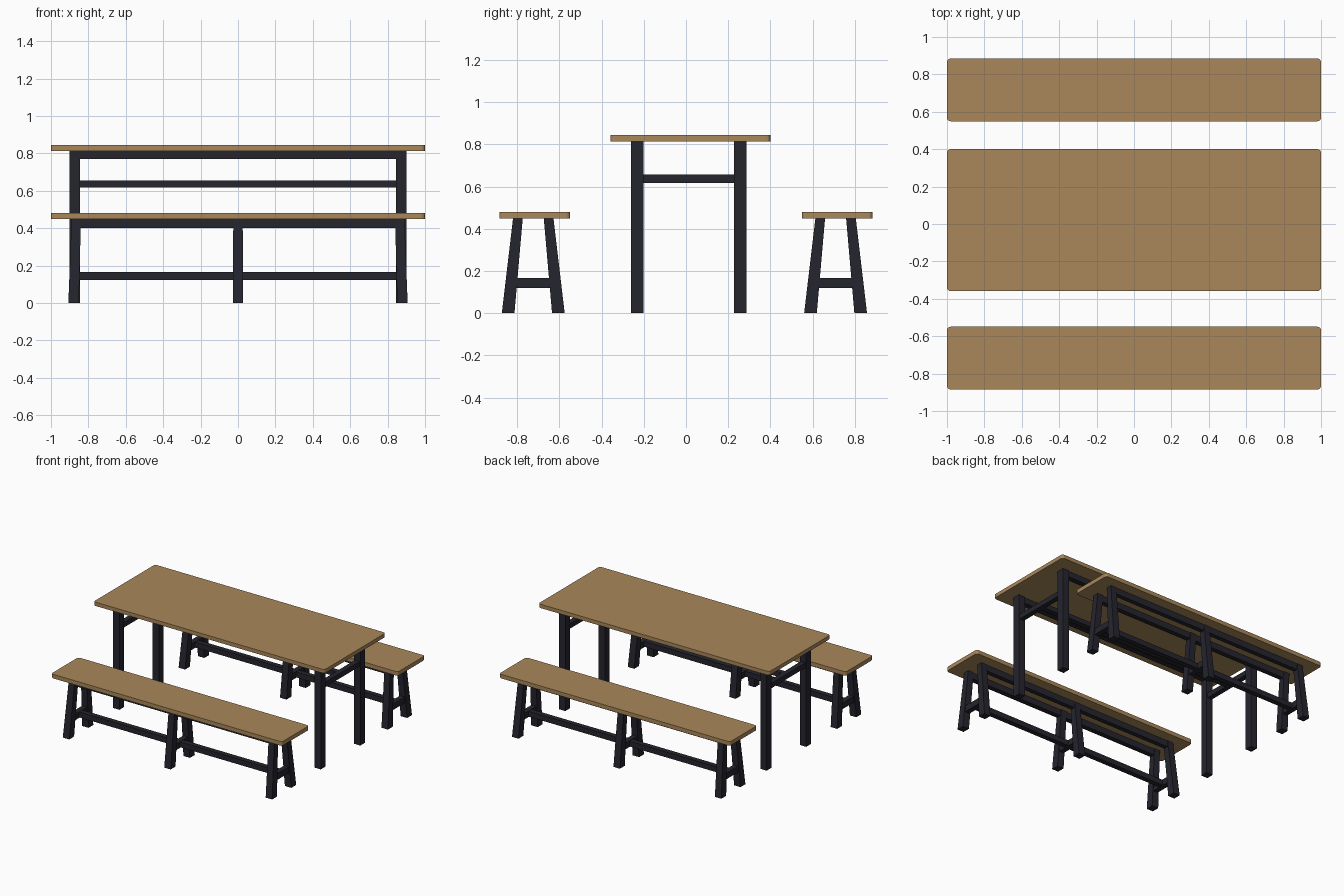
import bpy, bmesh
from mathutils import Vector

if "Cube" in bpy.data.objects:
    bpy.data.objects.remove(bpy.data.objects["Cube"])


def material(name, rgb):
    m = bpy.data.materials.new(name)
    m.diffuse_color = (*rgb, 1)
    m.use_nodes = True
    m.node_tree.nodes["Principled BSDF"].inputs["Base Color"].default_value = m.diffuse_color
    return m


WOOD = material("warm wood", (0.40, 0.245, 0.105))
DARK = material("dark paint", (0.018, 0.018, 0.027))


def finish(bm, name, mat):
    bmesh.ops.recalc_face_normals(bm, faces=bm.faces)
    me = bpy.data.meshes.new(name)
    bm.to_mesh(me)
    bm.free()
    me.materials.append(mat)
    ob = bpy.data.objects.new(name, me)
    bpy.context.collection.objects.link(ob)
    return ob


def post(name, low, high, mat=DARK):
    """Solid between two horizontal rectangles (x0, x1, y0, y1, z)."""
    bm = bmesh.new()
    rings = []
    for x0, x1, y0, y1, z in (low, high):
        rings.append([bm.verts.new(p) for p in
                      ((x0, y0, z), (x1, y0, z), (x1, y1, z), (x0, y1, z))])
    a, b = rings
    bm.faces.new(a)
    bm.faces.new(b)
    for i in range(4):
        j = (i + 1) % 4
        bm.faces.new((a[i], a[j], b[j], b[i]))
    return finish(bm, name, mat)


def box(name, x0, x1, y0, y1, z0, z1, mat=DARK):
    return post(name, (x0, x1, y0, y1, z0), (x0, x1, y0, y1, z1), mat)


def board(name, y0, y1, z0, z1):
    """Wooden board with corners rounded in plan."""
    ob = box(name, -1, 1, y0, y1, z0, z1, WOOD)
    bm = bmesh.new()
    bm.from_mesh(ob.data)
    upright = [e for e in bm.edges
               if abs((e.verts[0].co - e.verts[1].co).normalized().z) > 0.9]
    bmesh.ops.bevel(bm, geom=upright, offset=0.02, segments=4, profile=0.5,
                    affect='EDGES')
    bm.to_mesh(ob.data)
    bm.free()


# Table
board("table_top", -0.359, 0.40, 0.814, 0.844)
LEG_Y = ((-0.261, -0.202), (0.228, 0.287))
for y0, y1 in LEG_Y:
    for x0, x1 in ((-0.90, -0.845), (0.845, 0.90)):
        box("table_leg", x0, x1, y0, y1, 0, 0.814)
    box("table_apron", -0.845, 0.845, y0 + 0.008, y1 - 0.008, 0.77, 0.814)
for s in (-1, 1):
    box("table_end_bar", s * 0.8725 - 0.02, s * 0.8725 + 0.02,
        -0.202, 0.228, 0.617, 0.656)
box("table_stretcher", -0.853, 0.853, -0.007, 0.033, 0.618, 0.655)


# Benches: the second is a shifted copy of the first
def bench(name, seat_y, frame_y):
    board(name + "_seat", seat_y - 0.168, seat_y + 0.168, 0.448, 0.48)
    for s in (-1, 1):
        # splayed, tapered legs
        yl = sorted((frame_y + s * 0.089, frame_y + s * 0.149))
        yh = sorted((frame_y + s * 0.05, frame_y + s * 0.096))
        for e in (-1, 0, 1):
            low, high = e * 0.879, e * 0.865
            post(name + "_leg", (low - 0.028, low + 0.028, *yl, 0),
                 (high - 0.025, high + 0.025, *yh, 0.448))
        # rail under the seat
        yc = frame_y + s * 0.0755
        box(name + "_rail", -0.845, 0.845, yc - 0.018, yc + 0.018, 0.40, 0.448)
    for x in (-0.875, 0, 0.875):
        box(name + "_cross_bar", x - 0.02, x + 0.02,
            frame_y - 0.085, frame_y + 0.085, 0.119, 0.167)
    box(name + "_stretcher", -0.856, 0.856,
        frame_y - 0.02, frame_y + 0.02, 0.123, 0.165)


bench("front_bench", -0.717, -0.724)
bench("back_bench", 0.717, 0.709)
